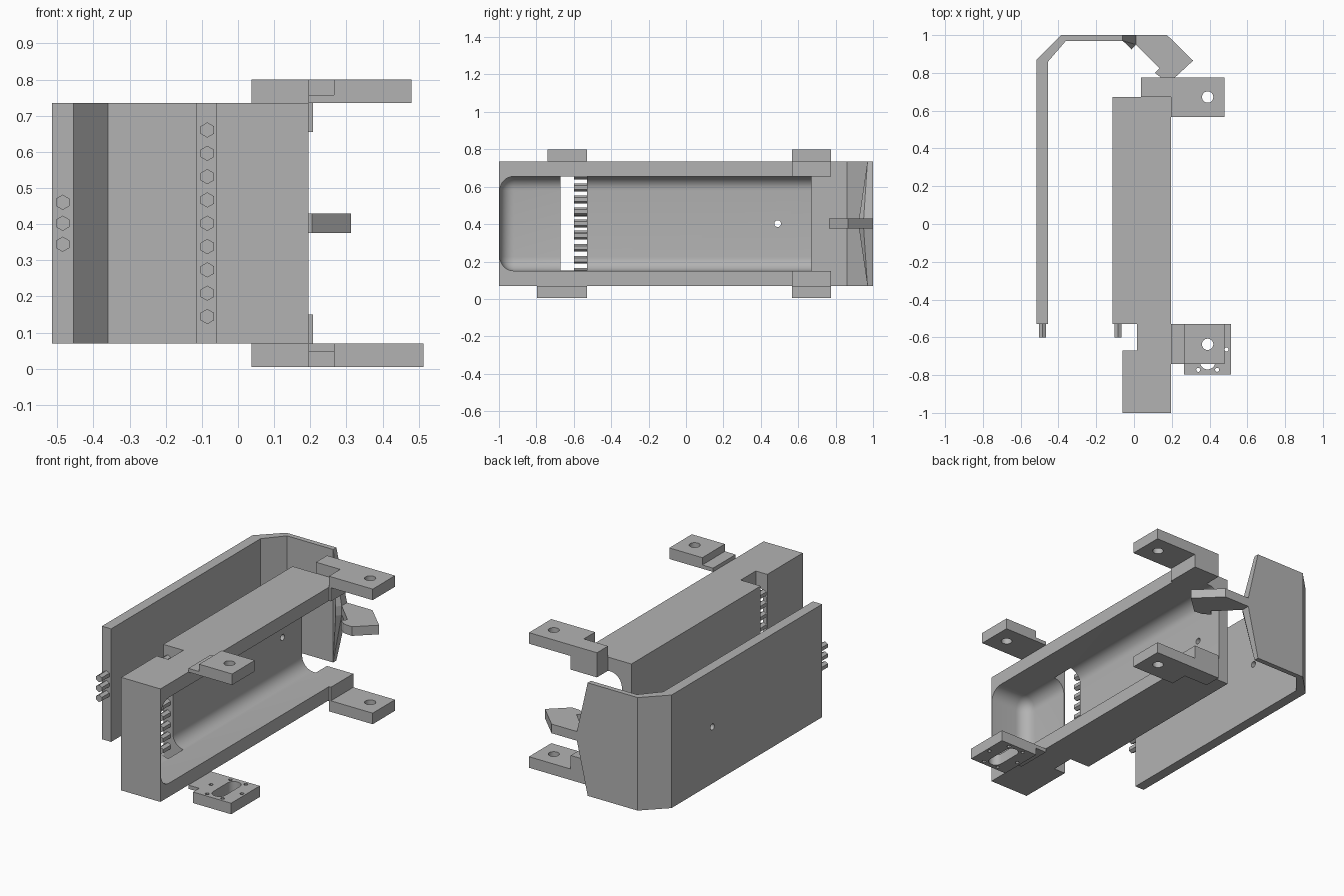
import bpy, bmesh
from math import pi
from mathutils import Matrix, Vector

cube = bpy.data.objects.get("Cube")
if cube:
    bpy.data.objects.remove(cube, do_unlink=True)

grey = bpy.data.materials.new("plain grey")
grey.use_nodes = True
grey.diffuse_color = (0.45, 0.45, 0.45, 1)
grey.node_tree.nodes["Principled BSDF"].inputs["Base Color"].default_value = (0.45, 0.45, 0.45, 1)

BOTTOM, TOP = 0.07, 0.735
MID = (BOTTOM + TOP) / 2


def finish(name, bm):
    bmesh.ops.recalc_face_normals(bm, faces=bm.faces)
    mesh = bpy.data.meshes.new(name)
    bm.to_mesh(mesh)
    bm.free()
    mesh.materials.append(grey)
    ob = bpy.data.objects.new(name, mesh)
    bpy.context.collection.objects.link(ob)
    return ob


def prism(name, points, z0, z1):
    """Extrude an xy outline from z0 to z1."""
    bm = bmesh.new()
    face = bm.faces.new([bm.verts.new((x, y, z0)) for x, y in points])
    out = bmesh.ops.extrude_face_region(bm, geom=[face])
    verts = [v for v in out["geom"] if isinstance(v, bmesh.types.BMVert)]
    bmesh.ops.translate(bm, verts=verts, vec=(0, 0, z1 - z0))
    return finish(name, bm)


def box(name, x0, x1, y0, y1, z0, z1, bevel=0):
    ob = prism(name, [(x0, y0), (x1, y0), (x1, y1), (x0, y1)], z0, z1)
    if bevel:
        bm = bmesh.new()
        bm.from_mesh(ob.data)
        bmesh.ops.bevel(bm, geom=bm.edges[:], offset=bevel, segments=8,
                        profile=0.5, affect='EDGES')
        bm.to_mesh(ob.data)
        bm.free()
    return ob


def rod(name, centre, radius, length, axis, sides=24):
    bm = bmesh.new()
    turn = Vector((0, 0, 1)).rotation_difference(Vector(axis)).to_matrix().to_4x4()
    bmesh.ops.create_cone(bm, cap_ends=True, segments=sides, radius1=radius,
                          radius2=radius, depth=length,
                          matrix=Matrix.Translation(centre) @ turn)
    return finish(name, bm)


def cut(ob, cutter):
    mod = ob.modifiers.new("cut", 'BOOLEAN')
    mod.operation = 'DIFFERENCE'
    mod.solver = 'EXACT'
    mod.object = cutter
    select(ob)
    bpy.ops.object.modifier_apply(modifier=mod.name)
    bpy.data.objects.remove(cutter, do_unlink=True)


def select(ob):
    bpy.ops.object.select_all(action='DESELECT')
    ob.select_set(True)
    bpy.context.view_layer.objects.active = ob


def smooth(ob):
    select(ob)
    bpy.ops.object.shade_smooth_by_angle(angle=pi / 6)


def span(side, a, b):
    """Height range for a bracket part, mirrored for the lower side."""
    return (a, b) if side > 0 else (2 * MID - b, 2 * MID - a)


# Tray body: stepped outline, hollowed from the open +x side
body = prism("tray_body", [(-0.115, -0.53), (0.015, -0.53), (0.015, -0.67), (-0.06, -0.67),
                           (-0.06, -1), (0.195, -1), (0.195, 0.672), (-0.115, 0.672)],
             BOTTOM, TOP)
cut(body, box("cavity_cutter", -0.053, 0.8, -0.995, 1.2, 0.15, 0.655, bevel=0.075))
cut(body, rod("hole_cutter", (-0.1, 0.49, MID), 0.018, 0.3, (1, 0, 0)))
smooth(body)

# Bent cover plate
cover = prism("cover_plate", [(-0.515, -0.53), (-0.455, -0.53), (-0.455, 0.86), (-0.36, 0.97),
                              (-0.06, 0.97), (-0.06, 1), (-0.385, 1), (-0.515, 0.87)],
              BOTTOM, TOP)
cut(cover, rod("hole_cutter", (-0.48, 0.49, MID), 0.018, 0.3, (1, 0, 0)))
smooth(cover)

# Pointed end of the cover, thickest at mid height
bm = bmesh.new()
for s in (-1, 1):
    edge, inner = MID + s * (TOP - MID), MID + s * 0.027
    for x, y in ((-0.06, 0.97), (-0.06, 1)):
        bm.verts.new((x, y, edge))
    for x, y in ((-0.06, 0.97), (-0.012, 0.925), (0.01, 0.95), (0.01, 1)):
        bm.verts.new((x, y, inner))
bmesh.ops.convex_hull(bm, input=bm.verts[:])
finish("cover_tip", bm)

# Hooked lever
prism("lever", [(0, 0.96), (0.135, 0.825), (0.11, 0.8), (0.15, 0.77), (0.205, 0.765),
                (0.313, 0.865), (0.175, 1), (0, 1)], MID - 0.027, MID + 0.027)

# Hexagonal contact pins
for name, x, count in (("tray_pin", -0.085, 9), ("cover_pin", -0.485, 3)):
    step = 0.0645 if count == 9 else 0.058
    for i in range(count):
        z = MID + (i - (count - 1) / 2) * step
        pin = rod(name, (0, 0, 0), 0.021, 0.08, (0, 0, 1), 6)
        # points of the hexagon face up and down
        pin.data.transform(Matrix.Translation((x, -0.56, z)) @ Matrix.Rotation(pi / 2, 4, 'X'))

# Mounting brackets above and below
for side, level in ((1, "upper"), (-1, "lower")):
    z0, z1 = span(side, TOP, 0.8)
    zc = (z0 + z1) / 2
    back = prism(level + "_back_bracket", [(0.037, 0.672), (0.195, 0.672), (0.195, 0.567),
                                           (0.48, 0.567), (0.48, 0.775), (0.037, 0.775)], z0, z1)
    cut(back, rod("hole_cutter", (0.39, 0.672, zc), 0.03, 0.3, (0, 0, 1)))
    smooth(back)
    z2, z3 = span(side, 0.655, TOP)
    prism(level + "_back_bracket_web", [(0.037, 0.672), (0.195, 0.672), (0.195, 0.567),
                                        (0.208, 0.567), (0.208, 0.775), (0.037, 0.775)], z2, z3)
    z2, z3 = span(side, TOP, 0.757)
    box(level + "_front_tongue", 0.195, 0.265, -0.74, -0.53, z2, z3)
    if side > 0:
        front = box("upper_front_bracket", 0.265, 0.48, -0.74, -0.53, z0, z1)
        cut(front, rod("hole_cutter", (0.39, -0.637, zc), 0.03, 0.3, (0, 0, 1)))
    else:
        # Lower front bracket: long slot ringed by six small holes
        front = box("lower_front_bracket", 0.265, 0.513, -0.797, -0.53, z0, z1)
        slot = box("slot_cutter", 0.35, 0.43, -0.73, -0.597, z0 - 0.1, z1 + 0.1)
        cut(front, slot)
        for y in (-0.73, -0.597):
            cut(front, rod("slot_end_cutter", (0.39, y, zc), 0.04, 0.3, (0, 0, 1)))
        for dx, dy in ((0.1, 0), (0.05, 0.108), (0.05, -0.108)):
            for s in (-1, 1):
                cut(front, rod("screw_cutter", (0.39 + s * dx, -0.664 + dy, zc), 0.011,
                               0.3, (0, 0, 1), 12))
    smooth(front)
